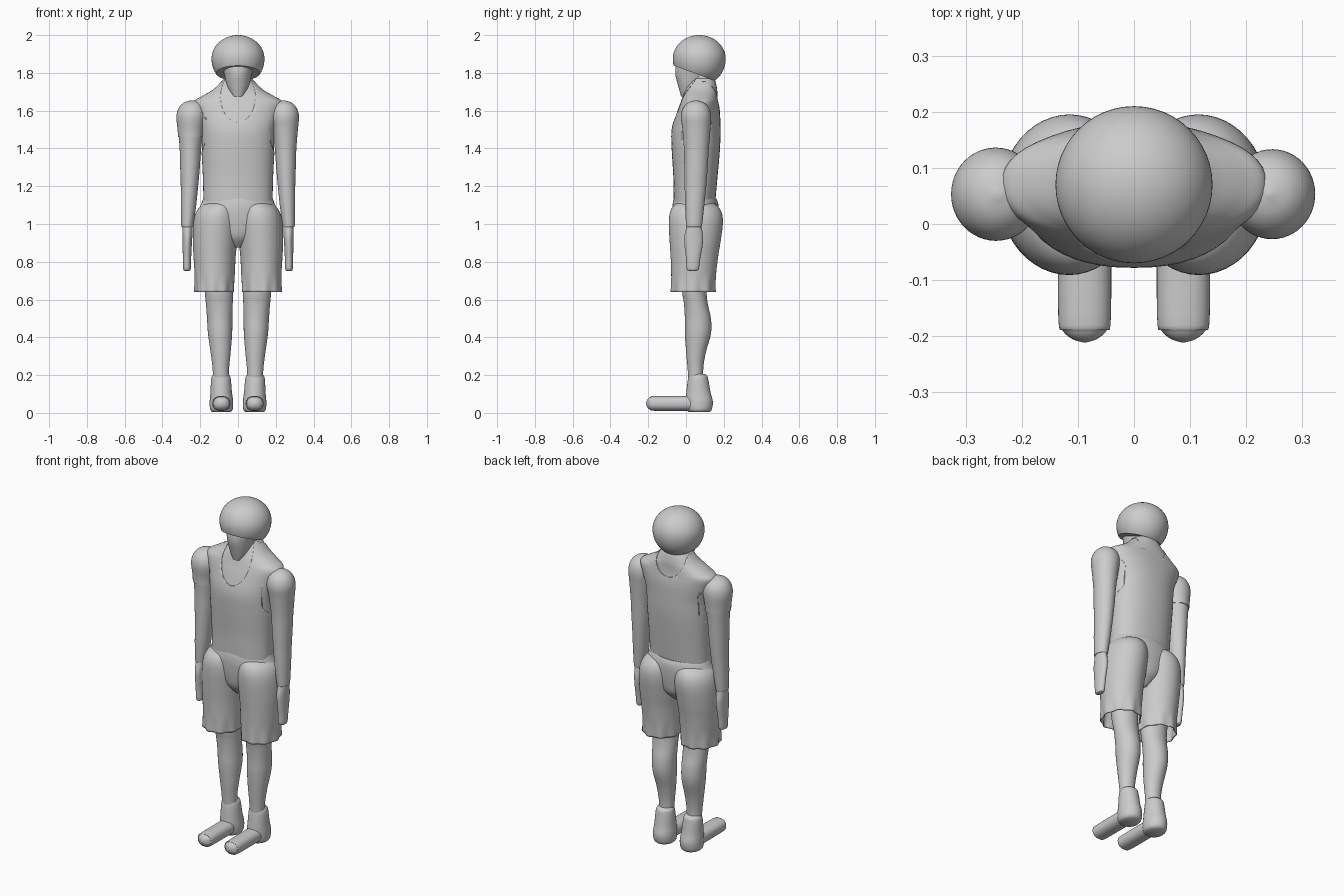
import bpy, bmesh, math
from mathutils import Matrix, Vector


def finish(bm, name, angle=50):
    bmesh.ops.recalc_face_normals(bm, faces=bm.faces)
    me = bpy.data.meshes.new(name)
    bm.to_mesh(me)
    bm.free()
    ob = bpy.data.objects.new(name, me)
    bpy.context.collection.objects.link(ob)
    bpy.ops.object.select_all(action='DESELECT')
    ob.select_set(True)
    bpy.context.view_layer.objects.active = ob
    bpy.ops.object.shade_smooth_by_angle(angle=math.radians(angle))
    return ob


def smooth_rings(rings, steps=5):
    """Catmull-Rom interpolation of (z, cx, cy, rx, ry) rings."""
    out = []
    for i in range(len(rings) - 1):
        a, b = rings[max(i - 1, 0)], rings[i]
        c, d = rings[i + 1], rings[min(i + 2, len(rings) - 1)]
        for k in range(steps):
            t = k / steps
            out.append([0.5 * (2*q + (r-p)*t + (2*p-5*q+4*r-s)*t*t + (3*q-p-3*r+s)*t**3)
                        for p, q, r, s in zip(a, b, c, d)])
    return out + [list(rings[-1])]


def loft(name, rings, side=1, power=2.0, grow=0.0, n=48, cap_start=True, ripple=None, mat=None):
    bm = bmesh.new()
    loops = []
    for z, cx, cy, rx, ry in smooth_rings(rings):
        loop = []
        for j in range(n):
            a = 2 * math.pi * j / n
            c, s = math.cos(a), math.sin(a)
            g = grow + (ripple(z, a) if ripple else 0)
            x = cx + (max(rx, .003) + g) * math.copysign(abs(c) ** (2 / power), c)
            y = cy + (max(ry, .003) + g) * math.copysign(abs(s) ** (2 / power), s)
            loop.append(bm.verts.new((x * side, y, z)))
        loops.append(loop)
    for p, q in zip(loops, loops[1:]):
        for j in range(n):
            k = (j + 1) % n
            bm.faces.new((p[j], p[k], q[k], q[j]))
    if cap_start:
        bm.faces.new(loops[0])
    bm.faces.new(loops[-1])
    if mat:
        bm.transform(mat)
    return finish(bm, name)


def cut(target, name, loc, scale, axis):
    """Elliptical cylinder cutter along x or y."""
    bm = bmesh.new()
    bmesh.ops.create_cone(bm, cap_ends=True, segments=40, radius1=1, radius2=1, depth=1)
    bm.transform(Matrix.Rotation(math.pi / 2, 4, 'X' if axis == 'y' else 'Y'))
    bm.transform(Matrix.Translation(loc) @ Matrix.Diagonal((*scale, 1)))
    c = finish(bm, name)
    c.hide_render = True
    c.hide_set(True)
    m = target.modifiers.new(name, 'BOOLEAN')
    m.operation, m.solver, m.object = 'DIFFERENCE', 'EXACT', c


# Torso and the tank top over it
torso = [(1.12, 0, .045, .179, .106), (1.25, 0, .050, .182, .113), (1.40, 0, .052, .190, .124),
         (1.50, 0, .053, .196, .125), (1.59, 0, .064, .218, .112), (1.645, 0, .070, .232, .098),
         (1.675, 0, .074, .190, .092), (1.71, 0, .080, .130, .085), (1.75, 0, .085, .088, .072),
         (1.77, 0, .085, .070, .062)]
loft("torso", torso, power=2.25)
tank = loft("tank_top", torso, power=2.25, grow=.004)
cut(tank, "front_neck_cutter", (0, -.07, 1.675), (.092, .26, .137), 'y')
cut(tank, "back_neck_cutter", (0, .2, 1.73), (.09, .24, .10), 'y')
for s in (-1, 1):
    cut(tank, "armhole_cutter", (.23 * s, .055, 1.5), (.12, .085, .12), 'x')

# Neck, face and bowl-shaped hair
loft("neck", [(1.66, 0, .08, .082, .075), (1.75, 0, .08, .068, .066), (1.84, 0, .08, .066, .066)])
loft("face", [(1.675, 0, -.012, .022, .014), (1.70, 0, .005, .042, .038), (1.74, 0, .022, .060, .066),
              (1.79, 0, .038, .073, .094), (1.84, 0, .050, .085, .104), (1.90, 0, .06, .09, .10)])
bm = bmesh.new()
bmesh.ops.create_uvsphere(bm, u_segments=48, v_segments=32, radius=1)
for v in bm.verts:
    v.co = Vector((v.co.x * .14, v.co.y * .14 + .07, 1.875 + v.co.z * (.125 if v.co.z > 0 else .145)))
r = bmesh.ops.bisect_plane(bm, geom=bm.verts[:] + bm.edges[:] + bm.faces[:],
                           plane_co=(0, .04, 1.80), plane_no=(0, -.364, -1), clear_outer=True)
bmesh.ops.holes_fill(bm, edges=[e for e in r['geom_cut'] if isinstance(e, bmesh.types.BMEdge)])
finish(bm, "hair", 40)

# Shorts: pelvis, then legs with a rippled hem
loft("shorts_pelvis", [(.875, 0, .045, .03, .05), (.93, 0, .05, .11, .10), (1.0, 0, .05, .18, .116),
                       (1.07, 0, .05, .205, .122), (1.11, 0, .05, .193, .120), (1.135, 0, .048, .184, .113)])
shorts_leg = [(.64, .124, .038, .104, .116), (.72, .123, .040, .106, .118), (.82, .124, .044, .111, .125),
              (.90, .122, .048, .117, .134), (1.0, .116, .052, .121, .143), (1.06, .110, .052, .113, .137),
              (1.10, .100, .05, .092, .112), (1.125, .09, .05, .05, .06)]


def hem(z, a):
    return .005 * math.cos(9 * a) * max(0, (.74 - z) / .1)


# Limb profiles
shin = [(.17, .090, .052, .041, .039), (.24, .091, .050, .044, .042), (.32, .092, .053, .053, .052),
        (.42, .095, .063, .064, .069), (.50, .097, .063, .067, .069), (.58, .099, .052, .071, .063),
        (.66, .102, .044, .076, .066), (.90, .115, .045, .085, .08)]
ankle = [(.005, .088, .070, .050, .055), (.02, .088, .070, .060, .067), (.06, .088, .070, .062, .072),
         (.11, .089, .066, .057, .064), (.17, .090, .064, .053, .055), (.195, .090, .064, .048, .049),
         (.207, .090, .062, .038, .037)]
toe = [(-.05, 0, 0, .047, .040), (.163, 0, 0, .047, .039), (.19, 0, 0, .039, .033),
       (.205, 0, 0, .022, .020), (.211, 0, 0, .003, .003)]
arm = [(.985, .268, .042, .030, .040), (1.0, .268, .043, .033, .043), (1.1, .262, .046, .041, .051),
       (1.2, .257, .050, .046, .057), (1.3, .254, .053, .052, .062), (1.4, .252, .055, .057, .066),
       (1.5, .249, .055, .068, .074), (1.57, .246, .053, .077, .080), (1.615, .244, .053, .066, .068),
       (1.643, .243, .053, .040, .040), (1.655, .242, .053, .003, .003)]
hand = [(.752, .270, .036, .012, .018), (.762, .270, .036, .020, .032), (.82, .270, .038, .022, .038),
        (.88, .269, .040, .024, .047), (.93, .268, .041, .026, .050), (.97, .268, .042, .027, .043),
        (1.0, .268, .043, .027, .037)]

for s, label in ((-1, "right"), (1, "left")):
    leg = loft(label + "_shorts_leg", shorts_leg, s, cap_start=False, ripple=hem)
    sol = leg.modifiers.new("thickness", 'SOLIDIFY')
    sol.thickness, sol.offset = .006, -1
    loft(label + "_lower_leg", shin, s)
    loft(label + "_ankle", ankle, s)
    loft(label + "_toe", toe, power=2.3,
         mat=Matrix.Translation((.088 * s, 0, .05)) @ Matrix.Rotation(math.pi / 2, 4, 'X'))
    loft(label + "_arm", arm, s)
    loft(label + "_hand", hand, s)

# Single short sleeve on one arm
loft("sleeve", [(1.46, .250, .055, .064, .072)] + arm[6:], -1, grow=.003)
